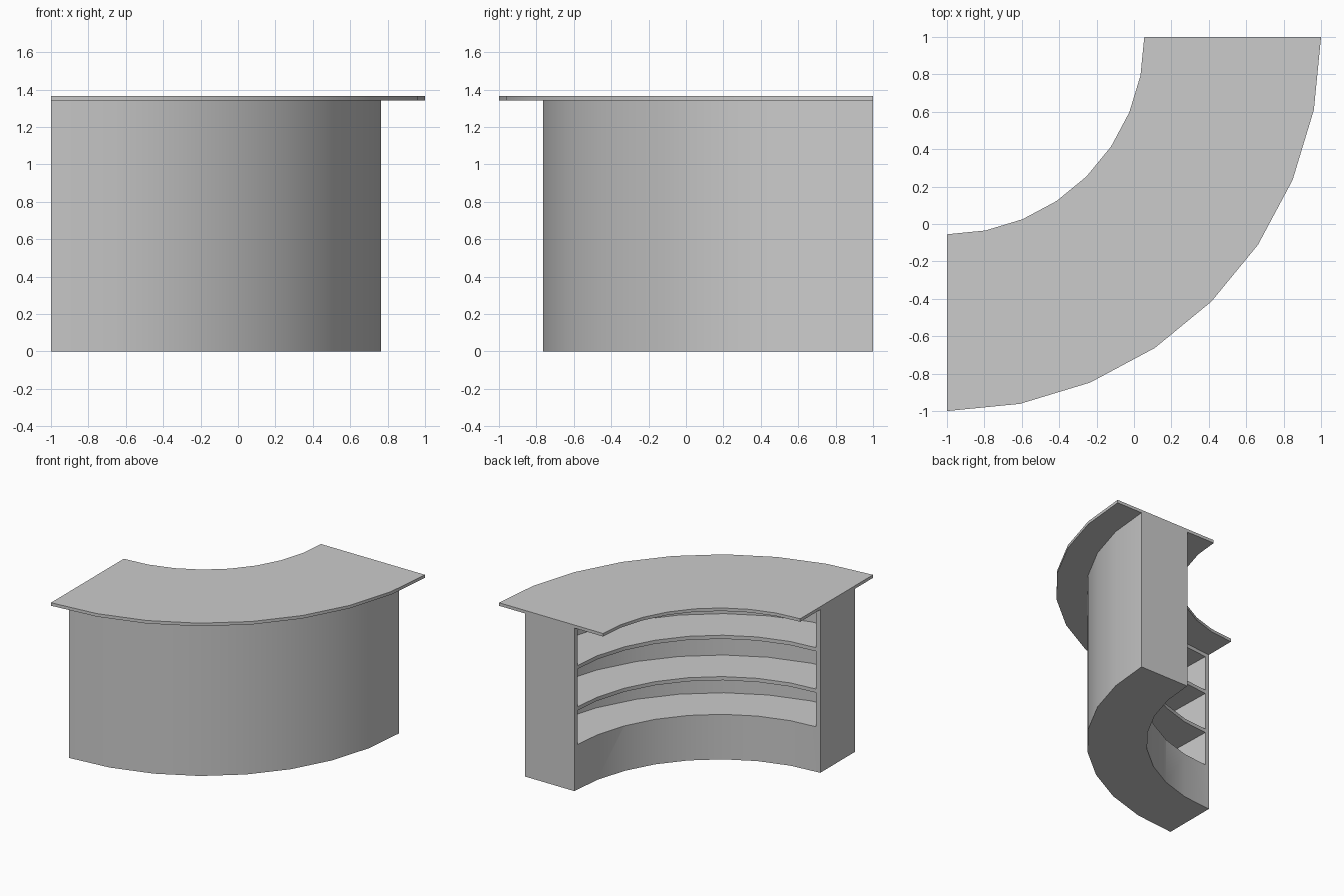
import bpy
import bmesh
from math import sin, cos, radians

if "Cube" in bpy.data.objects:
    bpy.data.objects.remove(bpy.data.objects["Cube"], do_unlink=True)

grey = bpy.data.materials.new("plain_grey")
grey.use_nodes = True
colour = (0.6, 0.6, 0.6, 1)
grey.diffuse_color = colour
grey.node_tree.nodes["Principled BSDF"].inputs["Base Color"].default_value = colour

STEPS = 8


def arc_block(name, r_in, r_out, z_low, z_high, margin=0):
    """Quarter ring around the corner (-1, 1), trimmed by margin degrees at both ends."""
    angles = [90 * i / STEPS for i in range(STEPS + 1)]
    angles[0] += margin
    angles[-1] -= margin
    bm = bmesh.new()
    rings = []
    for a in angles:
        c, s = cos(radians(a)), sin(radians(a))
        profile = [(r_in, z_low), (r_out, z_low), (r_out, z_high), (r_in, z_high)]
        rings.append([bm.verts.new((r * c - 1, 1 - r * s, z)) for r, z in profile])
    for a, b in zip(rings, rings[1:]):
        for i in range(4):
            j = (i + 1) % 4
            bm.faces.new((a[i], a[j], b[j], b[i]))
    bm.faces.new(rings[0])
    bm.faces.new(rings[-1])
    bmesh.ops.recalc_face_normals(bm, faces=bm.faces)
    mesh = bpy.data.meshes.new(name)
    bm.to_mesh(mesh)
    bm.free()
    mesh.materials.append(grey)
    obj = bpy.data.objects.new(name, mesh)
    bpy.context.collection.objects.link(obj)
    return obj


def select_only(obj):
    bpy.ops.object.select_all(action="DESELECT")
    obj.select_set(True)
    bpy.context.view_layer.objects.active = obj


# Curved cabinet and overhanging counter top
body = arc_block("counter_body", 1.315, 1.765, 0, 1.34)
top = arc_block("counter_top", 1.055, 2, 1.34, 1.365)

# Three shelf openings cut into the inner side
for floor, ceiling in [(0.37, 0.65), (0.68, 0.99), (1.02, 1.31)]:
    cutter = arc_block("shelf_cutter", 1.2, 1.695, floor, ceiling, margin=1.6)
    cutter.hide_render = True
    select_only(body)
    cut = body.modifiers.new("shelf_opening", "BOOLEAN")
    cut.operation = "DIFFERENCE"
    cut.solver = "EXACT"
    cut.object = cutter
    bpy.ops.object.modifier_apply(modifier=cut.name)
    bpy.data.objects.remove(cutter, do_unlink=True)

# Smooth curves with crisp corners
for obj in (body, top):
    select_only(obj)
    bpy.ops.object.shade_smooth_by_angle(angle=radians(30))
